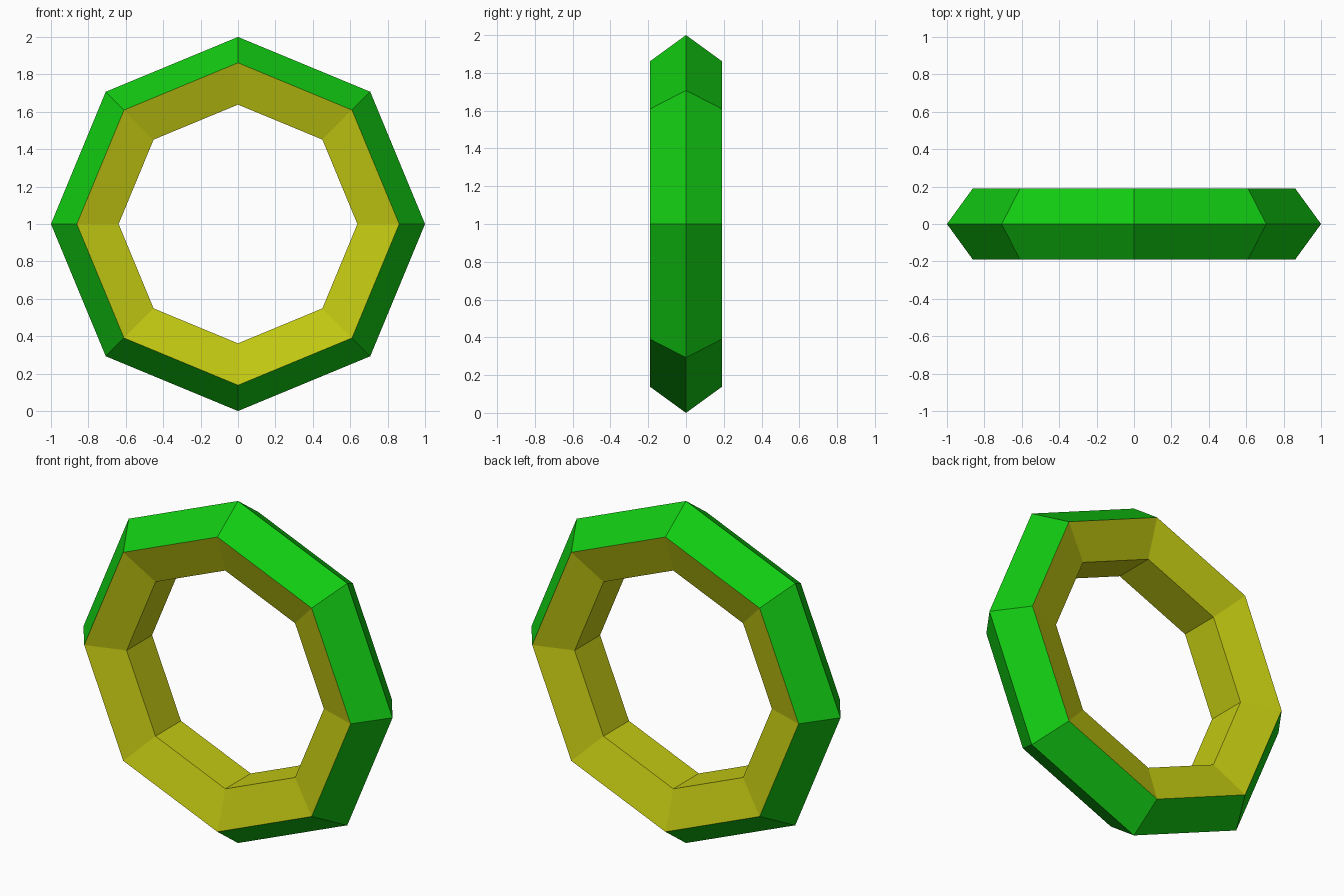
import bpy, math

if "Cube" in bpy.data.objects:
    bpy.data.objects.remove(bpy.data.objects["Cube"])

def make_material(name, color):
    mat = bpy.data.materials.new(name)
    mat.diffuse_color = (*color, 1)
    mat.use_nodes = True
    mat.node_tree.nodes["Principled BSDF"].inputs["Base Color"].default_value = mat.diffuse_color
    return mat

# Low-poly ring: eight segments around, five-sided cross-section with a point outward
bpy.ops.mesh.primitive_torus_add(
    major_segments=8, minor_segments=5, major_radius=0.8, minor_radius=0.2,
    location=(0, 0, 1), rotation=(math.pi / 2, 0, 0))
ring = bpy.context.object
ring.name = "ring"
ring.data.materials.append(make_material("outer_green", (0.006, 0.6, 0.006)))
ring.data.materials.append(make_material("inner_yellow", (0.54, 0.58, 0.006)))

# Outer two bands green, side and inner bands yellow
for face in ring.data.polygons:
    face.use_smooth = False
    radius = math.hypot(face.center.x, face.center.y)
    face.material_index = 0 if radius > 0.78 else 1
